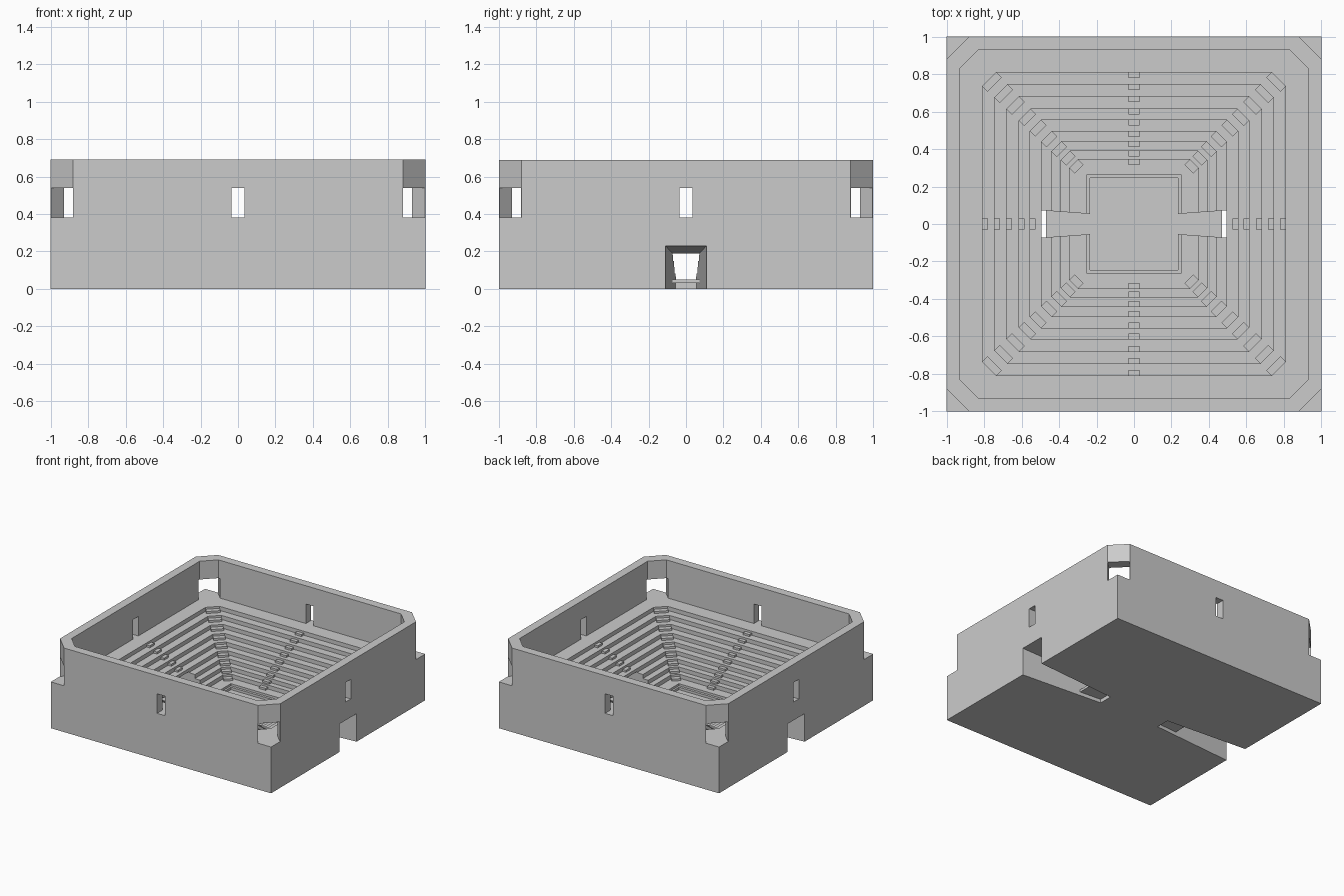
import bpy, bmesh, math
from mathutils import Matrix

if "Cube" in bpy.data.objects:
    bpy.data.objects.remove(bpy.data.objects["Cube"], do_unlink=True)

COLOR = (0.6, 0.6, 0.6, 1)
stone = bpy.data.materials.new("light_grey_stone")
stone.use_nodes = True
stone.diffuse_color = COLOR
stone.node_tree.nodes["Principled BSDF"].inputs["Base Color"].default_value = COLOR


def finish(bm, name):
    bmesh.ops.remove_doubles(bm, verts=bm.verts, dist=1e-5)
    bmesh.ops.recalc_face_normals(bm, faces=bm.faces)
    mesh = bpy.data.meshes.new(name)
    bm.to_mesh(mesh)
    bm.free()
    mesh.materials.append(stone)
    obj = bpy.data.objects.new(name, mesh)
    bpy.context.collection.objects.link(obj)
    return obj


def add_loop(bm, hx, hy, c, z):
    """Rectangle with corners cut back by c."""
    pts = [(hx, c - hy), (hx, hy - c), (hx - c, hy), (c - hx, hy),
           (-hx, hy - c), (-hx, c - hy), (c - hx, -hy), (hx - c, -hy)]
    return [bm.verts.new((x, y, z)) for x, y in pts]


def loft(name, sections, ring=False):
    """Join stacked loops, closing them as a ring or with end caps."""
    bm = bmesh.new()
    loops = [add_loop(bm, *s) for s in sections]
    pairs = list(zip(loops, loops[1:]))
    if ring:
        pairs.append((loops[-1], loops[0]))
    else:
        bm.faces.new(loops[0])
        bm.faces.new(loops[-1])
    for a, b in pairs:
        for i in range(8):
            j = (i + 1) % 8
            bm.faces.new((a[i], a[j], b[j], b[i]))
    return finish(bm, name)


def wedge(bm, x0, x1, w0, w1, bottom, top0, top1, angle):
    """Block along x, tapering from x0 to x1, turned about z."""
    pts = [(x, s * w, z) for x, w, t in ((x0, w0, top0), (x1, w1, top1))
           for s in (-1, 1) for z in (bottom, t)]
    turn = Matrix.Rotation(angle, 4, 'Z')
    verts = [bm.verts.new(p) for p in pts]
    for v in verts:
        v.co = turn @ v.co
    for f in ((0, 1, 3, 2), (4, 6, 7, 5), (0, 4, 5, 1),
              (2, 3, 7, 6), (0, 2, 6, 4), (1, 5, 7, 3)):
        bm.faces.new([verts[i] for i in f])


def carve(target, bm):
    cutter = finish(bm, "cutter")
    cutter.hide_render = True
    mod = target.modifiers.new("cut", 'BOOLEAN')
    mod.operation = 'DIFFERENCE'
    mod.solver = 'EXACT'
    mod.object = cutter
    bpy.context.view_layer.objects.active = target
    bpy.ops.object.modifier_apply(modifier=mod.name)
    bpy.data.objects.remove(cutter, do_unlink=True)


DECK, TOP, RISE = 0.38, 0.69, 0.033
QUARTERS = [i * math.pi / 2 for i in range(4)]
radii = [0.81, 0.745, 0.68, 0.615, 0.555, 0.495, 0.44, 0.39, 0.345]


def corner(r):
    return 0.045 + 0.06 * (r - 0.3)


# Base block with the stepped seating bowl and sunken arena
sections = [(1, 1, 0, 0), (1, 1, 0, DECK)]
z = DECK
for r in radii:
    sections += [(r, r, corner(r), z), (r, r, corner(r), z - RISE)]
    z -= RISE
sections += [(0.25, 0.265, 0, z), (0.25, 0.265, 0, 0.065),
             (0.235, 0.245, 0, 0.065), (0.235, 0.245, 0, 0.045)]
bowl = loft("seating_bowl", sections)


# Tapered entrance tunnels on the left and right
def tunnel_half(x):
    return 0.055 + 0.073 * (x - 0.25)


def tunnel_roof(x):
    return 0.17 + 0.08 * (x - 0.25)


for x0, x1, floor in ((1.02, 0.28, -0.02), (0.4, 0.2, 0.05)):
    for angle in (0, math.pi):
        bm = bmesh.new()
        wedge(bm, x0, x1, tunnel_half(x0), tunnel_half(x1), floor,
              tunnel_roof(x0), tunnel_roof(x1), angle)
        carve(bowl, bm)

# Floor plates where the tunnels meet the arena
bm = bmesh.new()
for angle in (0, math.pi):
    wedge(bm, 0.47, 0.27, tunnel_half(0.47), tunnel_half(0.27),
          0.03, 0.05, 0.05, angle)
finish(bm, "tunnel_floors")

# Upper perimeter wall with cut corners
wall = loft("upper_wall", [(1, 1, 0.12, DECK), (1, 1, 0.12, TOP),
                           (0.93, 0.93, 0.1, TOP), (0.93, 0.93, 0.1, DECK)], ring=True)

# Doorways in the middle of each side and across each corner
bm = bmesh.new()
for angle in QUARTERS:
    wedge(bm, 0.88, 1.05, 0.035, 0.035, DECK - 0.03, 0.54, 0.54, angle)
    wedge(bm, 1.18, 1.4, 0.082, 0.082, DECK - 0.03, 0.54, 0.54,
          angle + math.pi / 4)
carve(wall, bm)

# Half-height aisle steps on the sides and corner stairs on the diagonals
aisles, stairs = bmesh.new(), bmesh.new()
for k, r in enumerate(radii):
    low = DECK - (k + 1) * RISE
    mid = low + RISE / 2
    for i, angle in enumerate(QUARTERS):
        if i % 2 or r > 0.5:
            wedge(aisles, r + 0.01, r - 0.03, 0.03, 0.03,
                  low - 0.01, mid, mid, angle)
        c = corner(r)
        d = (2 * r - c) / math.sqrt(2)
        w = c / math.sqrt(2)
        wedge(stairs, d + 0.005, d - 0.04, w, w, low - 0.01, mid, mid,
              angle + math.pi / 4)
finish(aisles, "aisle_steps")
finish(stairs, "corner_stairs")
